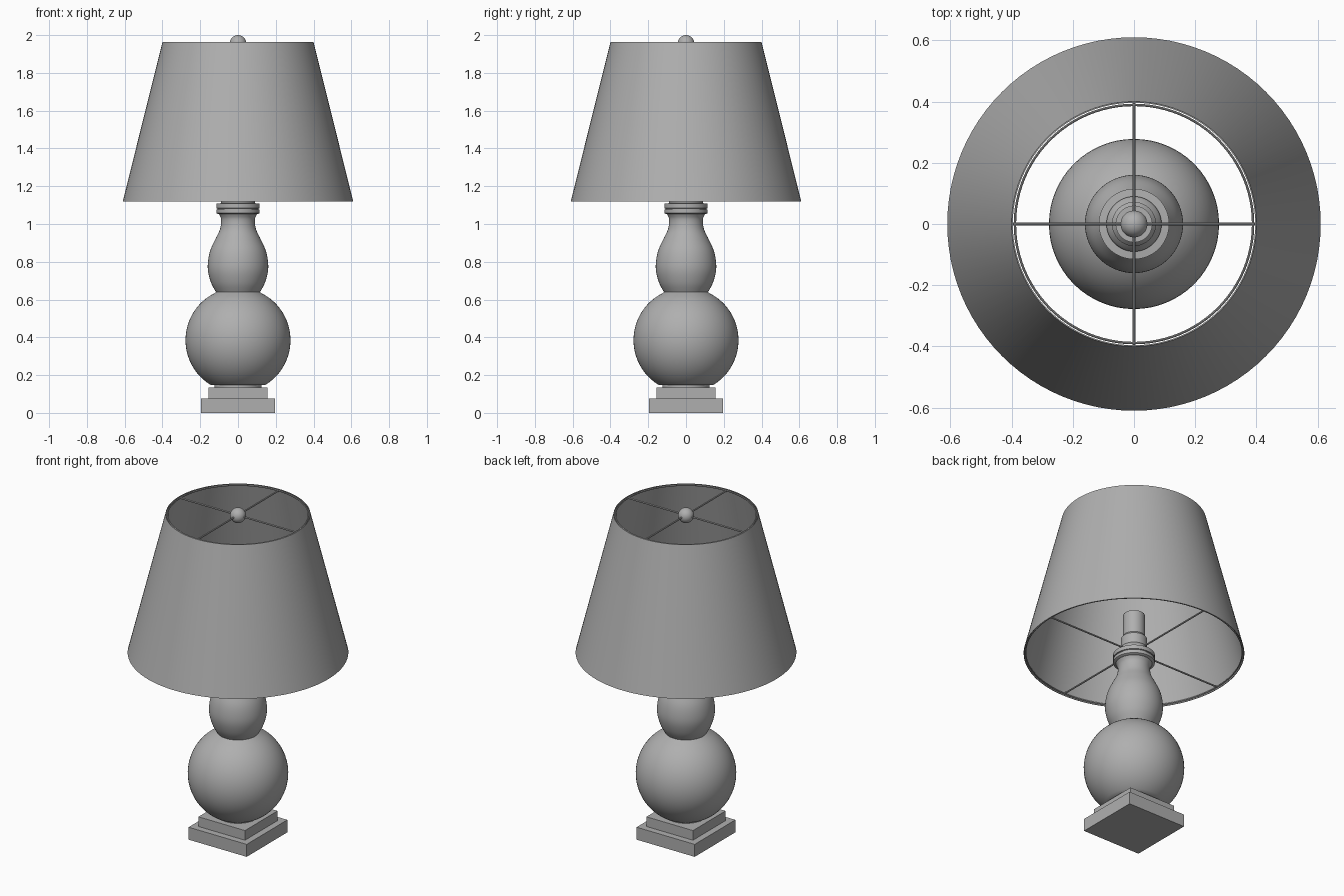
import bpy, bmesh, math
from mathutils import Vector

if "Cube" in bpy.data.objects:
    bpy.data.objects.remove(bpy.data.objects["Cube"])

GREY = bpy.data.materials.new("mid_grey")
GREY.diffuse_color = (0.43, 0.43, 0.43, 1)
GREY.use_nodes = True
GREY.node_tree.nodes["Principled BSDF"].inputs["Base Color"].default_value = GREY.diffuse_color


def finish(bm, name, smooth=True):
    bmesh.ops.recalc_face_normals(bm, faces=bm.faces)
    me = bpy.data.meshes.new(name)
    bm.to_mesh(me)
    bm.free()
    ob = bpy.data.objects.new(name, me)
    bpy.context.collection.objects.link(ob)
    if smooth:
        bpy.ops.object.select_all(action='DESELECT')
        ob.select_set(True)
        bpy.context.view_layer.objects.active = ob
        bpy.ops.object.shade_smooth_by_angle(angle=math.radians(35))
    return ob


def lathe(name, profile, sides=64, closed=False):
    """Revolve (radius, z) points around the z axis."""
    bm = bmesh.new()
    rings = []
    for r, z in profile:
        rings.append([bm.verts.new((r * math.cos(2 * math.pi * i / sides),
                                    r * math.sin(2 * math.pi * i / sides), z))
                      for i in range(sides)])
    pairs = list(zip(rings, rings[1:]))
    if closed:
        pairs.append((rings[-1], rings[0]))
    for a, b in pairs:
        for i in range(sides):
            j = (i + 1) % sides
            bm.faces.new((a[i], a[j], b[j], b[i]))
    if not closed:
        bm.faces.new(rings[0])
        bm.faces.new(rings[-1])
    return finish(bm, name)


def spline(pts, steps=5):
    """Smooth curve through profile points."""
    p = [Vector(q) for q in [pts[0]] + pts + [pts[-1]]]
    out = []
    for a, b, c, d in zip(p, p[1:], p[2:], p[3:]):
        for k in range(steps):
            t = k / steps
            out.append(0.5 * (2 * b + (c - a) * t + (2 * a - 5 * b + 4 * c - d) * t * t
                              + (3 * b - a - 3 * c + d) * t ** 3))
    return [tuple(v) for v in out] + [pts[-1]]


def slab(name, half, z0, z1):
    bm = bmesh.new()
    bmesh.ops.create_cube(bm, size=1)
    for v in bm.verts:
        v.co = (v.co.x * 2 * half, v.co.y * 2 * half, z0 + (v.co.z + 0.5) * (z1 - z0))
    return finish(bm, name, False)


def wire_ring(name, radius, z, thick=0.004):
    pts = [(radius + thick * math.cos(k * math.pi / 4), z + thick * math.sin(k * math.pi / 4))
           for k in range(8)]
    return lathe(name, pts, 96, True)


def spokes(name, inner, outer, z, thick=0.005):
    for i in range(4):
        a = i * math.pi / 2
        bpy.ops.mesh.primitive_cylinder_add(
            vertices=10, radius=thick, depth=outer - inner,
            location=((inner + outer) / 2 * math.cos(a), (inner + outer) / 2 * math.sin(a), z),
            rotation=(0, math.pi / 2, a))
        bpy.context.object.name = f"{name}_{i + 1}"
        bpy.ops.object.shade_smooth_by_angle()


# Stepped square base
slab("base_plinth", 0.196, 0, 0.076)
slab("base_step", 0.157, 0.076, 0.135)
lathe("base_disc", [(0.125, 0.135), (0.125, 0.15)])

# Gourd body: spherical lower bulb, pear-shaped upper bulb
R, C = 0.278, 0.385
a0, a1 = math.asin((0.147 - C) / R), math.asin((0.632 - C) / R)
lower = [(R * math.cos(a0 + (a1 - a0) * k / 24), C + R * math.sin(a0 + (a1 - a0) * k / 24))
         for k in range(25)]
upper = spline([(0.116, 0.639), (0.141, 0.685), (0.158, 0.745), (0.159, 0.80), (0.147, 0.86),
                (0.12, 0.92), (0.098, 0.965), (0.09, 1.0), (0.09, 1.03), (0.1, 1.052)])
lathe("gourd_body", lower + upper)

# Collar and lamp socket
lathe("collar", [(0.105, 1.052), (0.115, 1.058), (0.115, 1.076), (0.109, 1.078), (0.109, 1.082),
                 (0.115, 1.084), (0.115, 1.108), (0.09, 1.11), (0.09, 1.125),
                 (0.085, 1.135), (0.072, 1.15), (0.072, 1.21), (0.06, 1.225), (0.06, 1.36)])

# Open tapered shade
lathe("shade", [(0.610, 1.120), (0.400, 1.963), (0.396, 1.963), (0.606, 1.120)], 96, True)

# Shade wire frame
wire_ring("top_ring", 0.389, 1.958)
wire_ring("bottom_ring", 0.599, 1.127)
spokes("top_spoke", 0.0, 0.388, 1.957)
spokes("bottom_spoke", 0.08, 0.598, 1.127)

# Ball finial
bpy.ops.mesh.primitive_uv_sphere_add(segments=32, ring_count=16, radius=0.044,
                                     location=(0, 0, 1.956))
bpy.context.object.name = "finial"
bpy.ops.object.shade_smooth_by_angle()

# One grey for every part
for ob in bpy.context.scene.objects:
    ob.data.materials.append(GREY)
